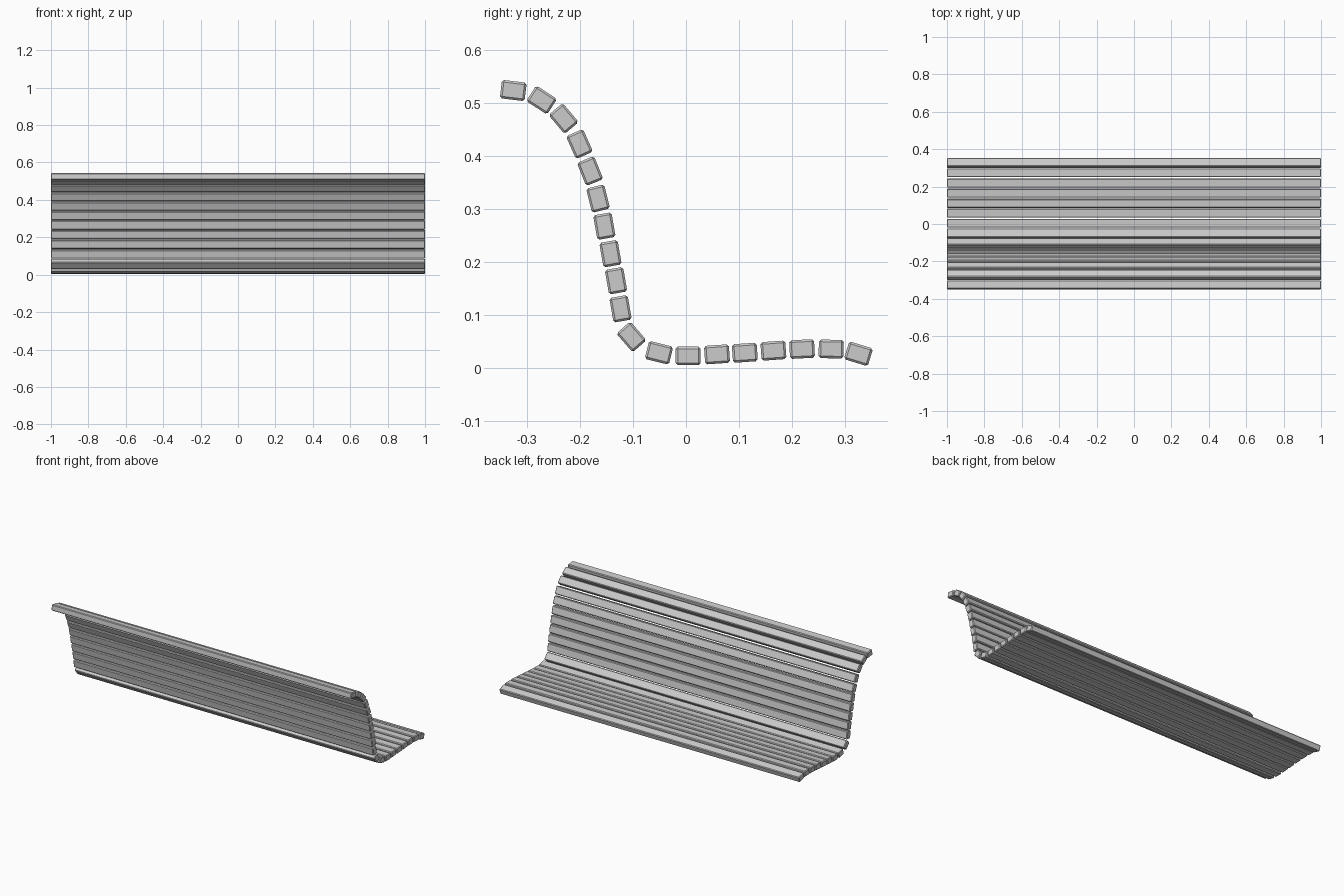
import bpy
import bmesh
from math import radians

if "Cube" in bpy.data.objects:
    bpy.data.objects.remove(bpy.data.objects["Cube"])

LENGTH, WIDTH, THICK, BEVEL = 2.0, 0.047, 0.035, 0.004

# Slat path seen from the side: centre y, centre z, tilt in degrees
BACKREST = [
    (-0.326, 0.523, -7), (-0.2725, 0.505, -33), (-0.231, 0.470, -50),
    (-0.201, 0.422, -66), (-0.181, 0.371, -68), (-0.166, 0.319, -76),
    (-0.154, 0.267, -80), (-0.1425, 0.215, -80), (-0.132, 0.164, -80),
    (-0.1235, 0.111, -80), (-0.103, 0.058, -49),
]
SEAT = [
    (-0.051, 0.028, -14), (0.004, 0.022, 0), (0.0585, 0.025, 4),
    (0.111, 0.028, 4), (0.165, 0.032, 4), (0.219, 0.035, 3),
    (0.274, 0.035, -1), (0.3255, 0.026, -17),
]


def make_slat(name, y, z, tilt):
    """One long plank with slightly eased edges, running along x."""
    mesh = bpy.data.meshes.new(name)
    bm = bmesh.new()
    bmesh.ops.create_cube(bm, size=1)
    bmesh.ops.scale(bm, vec=(LENGTH, WIDTH, THICK), verts=bm.verts)
    bmesh.ops.bevel(bm, geom=bm.edges[:], offset=BEVEL, segments=1,
                    affect='EDGES', profile=0.5)
    bm.to_mesh(mesh)
    bm.free()
    slat = bpy.data.objects.new(name, mesh)
    slat.location = (0, y, z)
    slat.rotation_euler = (radians(tilt), 0, 0)
    bpy.context.collection.objects.link(slat)


# Backrest curls over at the top; seat dips at the back and rolls off in front
for part, path in (("backrest_slat", BACKREST), ("seat_slat", SEAT)):
    for i, (y, z, tilt) in enumerate(path, 1):
        make_slat(f"{part}_{i:02d}", y, z, tilt)
